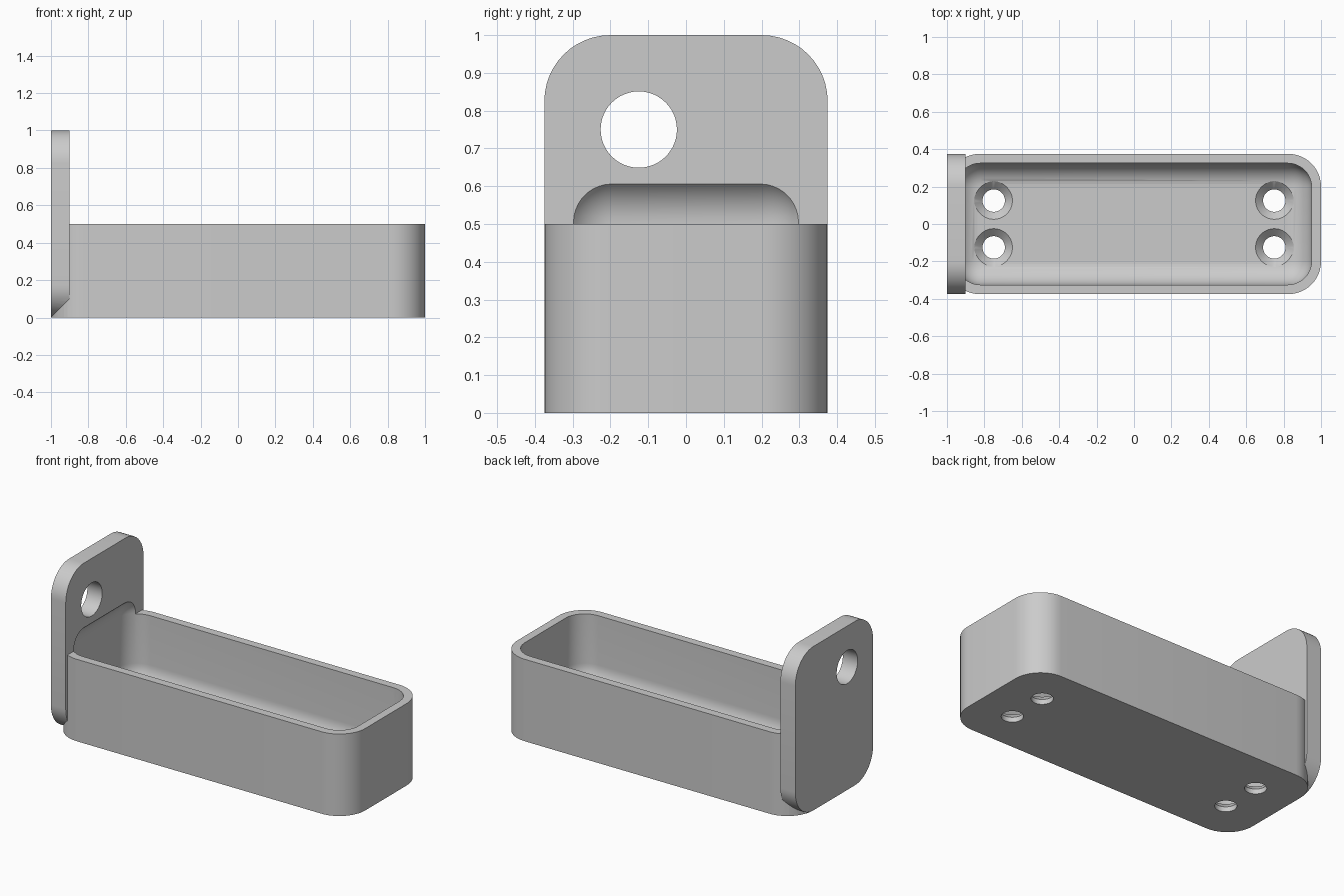
import bpy, bmesh
from mathutils import Matrix, Vector

cube = bpy.data.objects.get("Cube")
if cube:
    bpy.data.objects.remove(cube, do_unlink=True)

grey = bpy.data.materials.new("plain_grey")
grey.use_nodes = True
colour = (0.6, 0.6, 0.6, 1)
grey.diffuse_color = colour
grey.node_tree.nodes["Principled BSDF"].inputs["Base Color"].default_value = colour


def make_object(name, bm):
    mesh = bpy.data.meshes.new(name)
    bmesh.ops.recalc_face_normals(bm, faces=bm.faces)
    bm.to_mesh(mesh)
    bm.free()
    mesh.materials.append(grey)
    obj = bpy.data.objects.new(name, mesh)
    bpy.context.collection.objects.link(obj)
    return obj


def rounded_box(name, low, high, radius, axis=None, segments=12):
    """Box with the edges along one axis rounded, or all edges if axis is None."""
    low, high = Vector(low), Vector(high)
    bm = bmesh.new()
    bmesh.ops.create_cube(bm, size=1)
    for v in bm.verts:
        v.co = (low + high) / 2 + v.co * (high - low)
    edges = [e for e in bm.edges if axis is None
             or abs((e.verts[0].co - e.verts[1].co).normalized()[axis]) > 0.9]
    bmesh.ops.bevel(bm, geom=edges, offset=radius, segments=segments,
                    profile=0.5, affect='EDGES')
    return make_object(name, bm)


def cone(name, centre, r1, r2, depth, turn=Matrix()):
    bm = bmesh.new()
    bmesh.ops.create_cone(bm, cap_ends=True, segments=48, radius1=r1, radius2=r2,
                          depth=depth, matrix=Matrix.Translation(centre) @ turn)
    return make_object(name, bm)


def combine(target, other, operation):
    mod = target.modifiers.new("combine", 'BOOLEAN')
    mod.operation, mod.solver, mod.object = operation, 'EXACT', other
    bpy.context.view_layer.objects.active = target
    bpy.ops.object.modifier_apply(modifier=mod.name)
    bpy.data.objects.remove(other, do_unlink=True)


# Tray body joined with the upright mounting plate
HALF, ROUND, FLOOR = 0.375, 0.175, 0.07
tray = rounded_box("wall_tray", (-1, -HALF, 0), (1, HALF, 0.5), ROUND, axis=2)
plate = rounded_box("mounting_plate", (-1, -HALF, 0), (-0.9, HALF, 1), ROUND, axis=0)
combine(tray, plate, 'UNION')

# Hollow with rounded edges, which also scoops into the plate
hollow = rounded_box("hollow", (-0.95, -0.325, FLOOR), (0.95, 0.325, 0.633), 0.129)
combine(tray, hollow, 'DIFFERENCE')

# Hanging hole through the plate
combine(tray, cone("hanging_hole", (-0.95, -0.125, 0.75), 0.101, 0.101, 0.3,
                   Matrix.Rotation(1.5707963, 4, 'Y')), 'DIFFERENCE')

# Countersunk screw holes in the floor
for x in (-0.75, 0.75):
    for y in (-0.125, 0.125):
        combine(tray, cone("screw_hole", (x, y, 0), 0.06, 0.06, 0.3), 'DIFFERENCE')
        combine(tray, cone("countersink", (x, y, FLOOR), 0.06, 0.14, 0.08), 'DIFFERENCE')

# Smooth rounded surfaces, crisp edges
bpy.ops.object.select_all(action='DESELECT')
tray.select_set(True)
bpy.context.view_layer.objects.active = tray
bpy.ops.object.shade_smooth_by_angle(angle=0.5)
